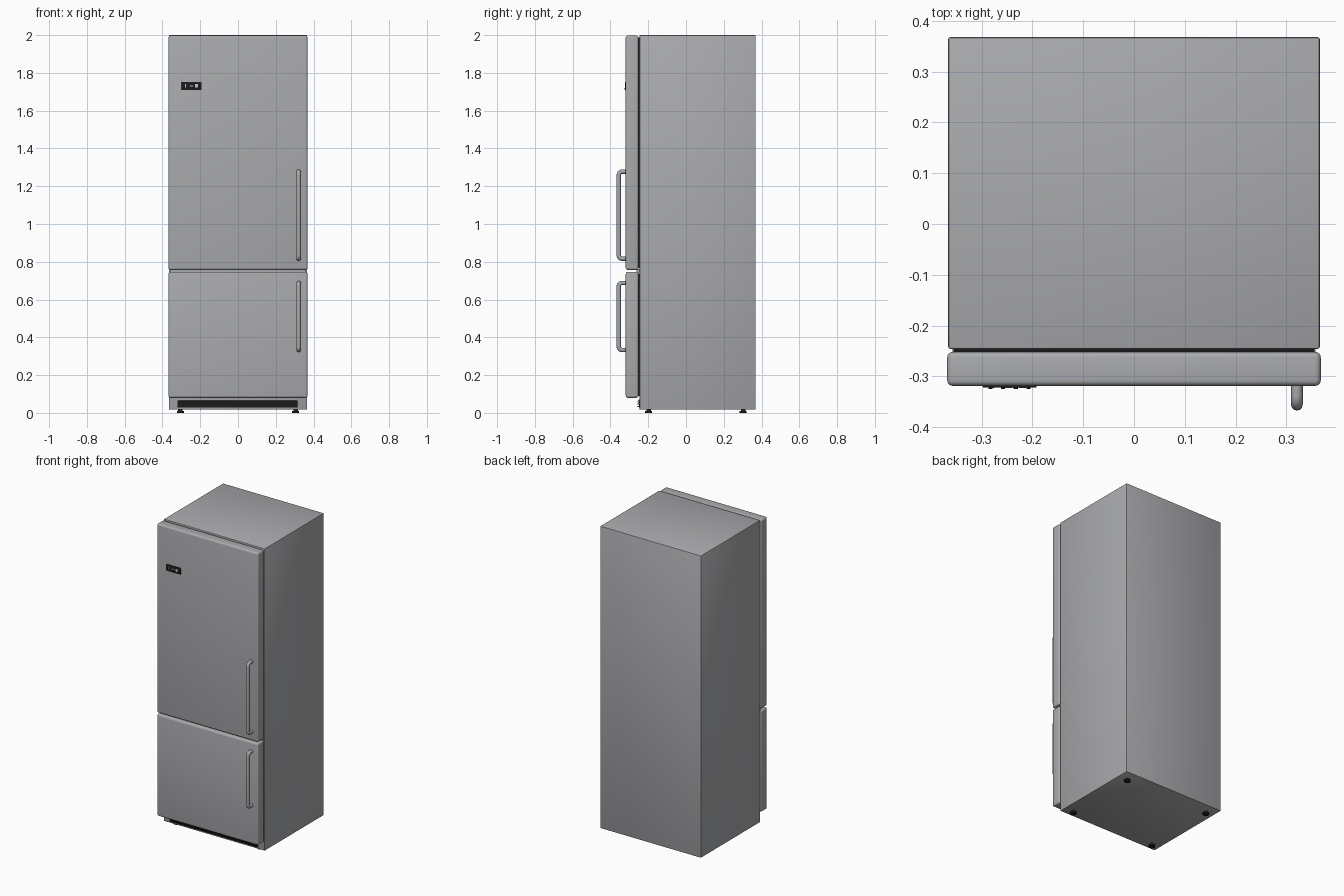
import bpy, math
from mathutils import Vector

if "Cube" in bpy.data.objects:
    bpy.data.objects.remove(bpy.data.objects["Cube"])


def material(name, rgb):
    m = bpy.data.materials.new(name)
    m.diffuse_color = (*rgb, 1)
    m.use_nodes = True
    m.node_tree.nodes["Principled BSDF"].inputs["Base Color"].default_value = m.diffuse_color
    return m


STEEL = material("steel_grey", (0.40, 0.405, 0.42))
BLACK = material("black_plastic", (0.012, 0.012, 0.013))
LIGHT = material("display_light", (0.55, 0.56, 0.58))


def smooth(ob):
    bpy.ops.object.select_all(action='DESELECT')
    ob.select_set(True)
    bpy.context.view_layer.objects.active = ob
    bpy.ops.object.shade_smooth_by_angle(angle=math.radians(35))


def box(name, x, y, z, mat, bevel=0, segments=3):
    """Box from (min, max) pairs, with optional rounded edges."""
    lo, hi = Vector((x[0], y[0], z[0])), Vector((x[1], y[1], z[1]))
    bpy.ops.mesh.primitive_cube_add(size=1, location=(lo + hi) / 2)
    ob = bpy.context.object
    ob.name = name
    ob.scale = hi - lo
    bpy.ops.object.transform_apply(location=False, rotation=False, scale=True)
    ob.data.materials.append(mat)
    if bevel:
        b = ob.modifiers.new("round", 'BEVEL')
        b.width, b.segments = bevel, segments
        bpy.ops.object.modifier_apply(modifier="round")
        smooth(ob)
    return ob


def cylinder(name, r, depth, loc, mat, rot=(0, 0, 0)):
    bpy.ops.mesh.primitive_cylinder_add(vertices=24, radius=r, depth=depth,
                                        location=loc, rotation=rot)
    ob = bpy.context.object
    ob.name = name
    ob.data.materials.append(mat)
    smooth(ob)
    return ob


def handle(name, z0, z1):
    """Round bar bent back into the door at both ends."""
    y_in, y_out, r = -0.312, -0.356, 0.018
    pts = [(y_in, z0)]
    for i in range(7):
        a = math.pi / 2 * i / 6
        pts.append((y_out + r - r * math.sin(a), z0 + r - r * math.cos(a)))
    pts += [(y, z0 + z1 - z) for y, z in reversed(pts)]
    cu = bpy.data.curves.new(name, 'CURVE')
    cu.dimensions = '3D'
    cu.bevel_depth, cu.bevel_resolution, cu.use_fill_caps = 0.0115, 4, True
    sp = cu.splines.new('POLY')
    sp.points.add(len(pts) - 1)
    for p, (y, z) in zip(sp.points, pts):
        p.co = (0.321, y, z, 1)
    ob = bpy.data.objects.new(name, cu)
    bpy.context.collection.objects.link(ob)
    bpy.ops.object.select_all(action='DESELECT')
    ob.select_set(True)
    bpy.context.view_layer.objects.active = ob
    bpy.ops.object.convert(target='MESH')
    ob = bpy.context.object
    ob.data.materials.clear()
    ob.data.materials.append(STEEL)
    smooth(ob)


# Cabinet body
box("cabinet", (-0.366, 0.366), (-0.246, 0.368), (0.018, 2.0), STEEL, 0.004, 2)

# Doors with dark gaskets behind them, and their handles
for part, z0, z1, h0, h1 in (("fridge", 0.757, 1.997, 0.816, 1.277),
                             ("freezer", 0.08, 0.747, 0.333, 0.688)):
    box(part + "_door", (-0.368, 0.368), (-0.319, -0.252), (z0, z1), STEEL, 0.011, 4)
    box(part + "_gasket", (-0.356, 0.356), (-0.255, -0.243),
        (z0 + 0.01, z1 - 0.01), BLACK)
    handle(part + "_handle", h0, h1)

# Divider seen in the gap between the doors
box("door_divider", (-0.358, 0.358), (-0.262, -0.244), (0.743, 0.761), STEEL)

# Ventilation grille in the base
box("grille_back", (-0.32, 0.316), (-0.249, -0.244), (0.028, 0.066), BLACK)
for i in range(4):
    z = 0.031 + i * 0.0095
    box(f"grille_slat_{i + 1}", (-0.318, 0.314), (-0.256, -0.247), (z, z + 0.005),
        BLACK, 0.0015, 2)
box("grille_rim", (-0.32, 0.316), (-0.252, -0.244), (0.066, 0.070), STEEL)

# Control display: dark panel, lit marks and small round keys
box("display_panel", (-0.298, -0.192), (-0.3225, -0.316), (1.709, 1.752), BLACK, 0.002, 2)
for i, (x, w, h) in enumerate(((-0.277, 0.005, 0.018), (-0.247, 0.016, 0.004),
                               (-0.220, 0.014, 0.018))):
    box(f"display_mark_{i + 1}", (x - w / 2, x + w / 2), (-0.3235, -0.322),
        (1.731 - h / 2, 1.731 + h / 2), LIGHT)
for i in range(4):
    cylinder(f"display_key_{i + 1}", 0.004, 0.004,
             (-0.283 + i * 0.025, -0.323, 1.716), BLACK, (math.pi / 2, 0, 0))

# Feet: pad and stem
for i, (x, y) in enumerate((x, y) for x in (-0.305, 0.305) for y in (-0.198, 0.302)):
    cylinder(f"foot_pad_{i + 1}", 0.019, 0.011, (x, y, 0.0055), BLACK)
    cylinder(f"foot_stem_{i + 1}", 0.012, 0.014, (x, y, 0.015), BLACK)
